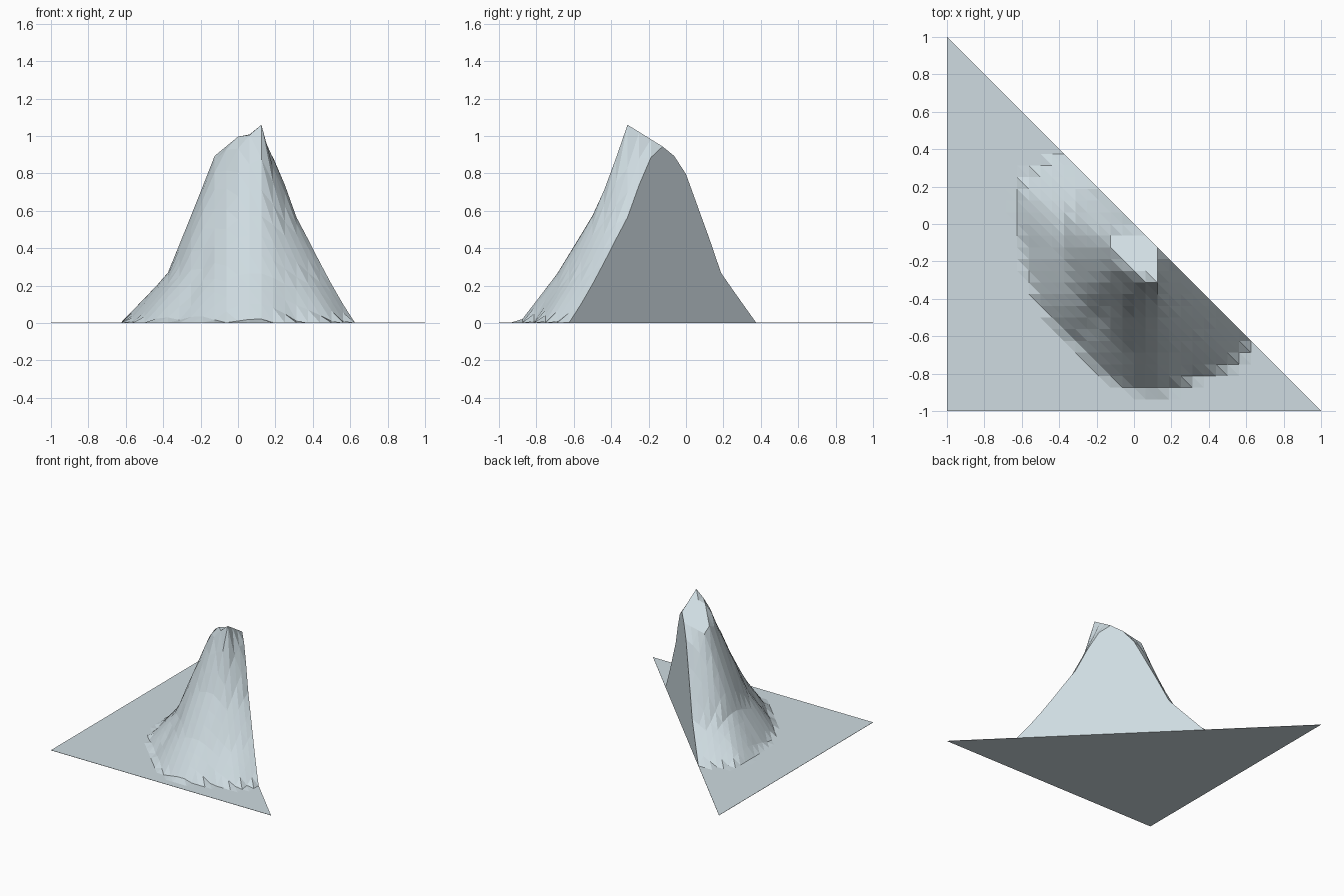
import bpy, bmesh, math

if "Cube" in bpy.data.objects:
    bpy.data.objects.remove(bpy.data.objects["Cube"])

N = 32                      # grid cells along each straight side
STEP = 2 / N
CX, CY = 0.03, -0.20        # axis of the mountain
BASE = 0.002                # thin plate under the terrain

# Height contours, from the back-left cut round the front to the right cut
CONTOURS = [
    (0.00, [(-.375, .375), (-.5, .31), (-.62, .2), (-.6, -.1), (-.56, -.28), (-.31, -.64),
            (-.02, -.88), (.15, -.89), (.31, -.82), (.52, -.75), (.62, -.62)]),
    (0.26, [(-.19, .19), (-.3, .12), (-.37, 0), (-.375, -.15), (-.34, -.27), (-.2, -.5),
            (-.02, -.68), (.13, -.69), (.28, -.63), (.42, -.53), (.47, -.47)]),
    (0.57, [(-.08, .08), (-.16, .05), (-.24, -.02), (-.25, -.15), (-.23, -.22), (-.12, -.4),
            (0, -.49), (.13, -.5), (.22, -.44), (.29, -.36), (.31, -.31)]),
    (0.88, [(.04, -.04), (-.06, -.05), (-.12, -.07), (-.13, -.12), (-.12, -.18), (-.05, -.28),
            (.06, -.36), (.125, -.375), (.17, -.3), (.19, -.23), (.19, -.19)]),
]


def polar(x, y):
    return math.atan2(y - CY, x - CX) % math.tau, math.hypot(x - CX, y - CY)


RINGS = [(z, sorted(polar(*p) for p in pts)) for z, pts in CONTOURS]


def ring_radius(ring, a):
    # linear interpolation of radius round a closed ring
    pts = [(ring[-1][0] - math.tau, ring[-1][1])] + ring + [(ring[0][0] + math.tau, ring[0][1])]
    for (a0, r0), (a1, r1) in zip(pts, pts[1:]):
        if a0 <= a <= a1:
            return r0 + (r1 - r0) * (a - a0) / max(a1 - a0, 1e-6)
    return ring[0][1]


def height(x, y):
    a, r = polar(x, y)
    levels = [(z, ring_radius(ring, a)) for z, ring in RINGS]
    if r >= levels[0][1]:
        return BASE
    z = 0
    for (z0, r0), (z1, r1) in zip(levels, levels[1:]):
        z = z0 + (z1 - z0) * (r0 - r) / max(r0 - r1, 0.02)
        if r >= r1:
            break
    # sloping summit cap
    summit = 1.06 + 0.2 * (x - 0.125) - 0.62 * (y + 0.3125)
    return max(BASE, min(z, summit))


bm = bmesh.new()

# Terrain surface over half a square
grid = {}
for i in range(N + 1):
    for j in range(N + 1 - i):
        x, y = -1 + i * STEP, -1 + j * STEP
        z = height(x, y)
        if (i, j) == (18, 11):
            z = 1.06        # peak
        grid[i, j] = bm.verts.new((x, y, z))
for i, j in list(grid):
    if i + j < N:
        bm.faces.new((grid[i, j], grid[i + 1, j], grid[i, j + 1]))
    if i + j + 2 <= N:
        bm.faces.new((grid[i + 1, j], grid[i + 1, j + 1], grid[i, j + 1]))

# Vertical walls and flat underside
rim = [(i, 0) for i in range(N)] + [(N - k, k) for k in range(N)] + [(0, N - k) for k in range(N)]
low = [bm.verts.new((grid[k].co.x, grid[k].co.y, 0)) for k in rim]
for k in range(len(rim)):
    n = (k + 1) % len(rim)
    bm.faces.new((low[k], low[n], grid[rim[n]], grid[rim[k]]))
bm.faces.new((low[0], low[2 * N], low[N]))
bm.normal_update()

mesh = bpy.data.meshes.new("mountain_terrain")
bm.to_mesh(mesh)
bm.free()
terrain = bpy.data.objects.new("mountain_terrain", mesh)
bpy.context.collection.objects.link(terrain)

stone = bpy.data.materials.new("pale_blue_grey")
stone.diffuse_color = (0.62, 0.71, 0.75, 1)
stone.use_nodes = True
stone.node_tree.nodes["Principled BSDF"].inputs["Base Color"].default_value = stone.diffuse_color
mesh.materials.append(stone)
